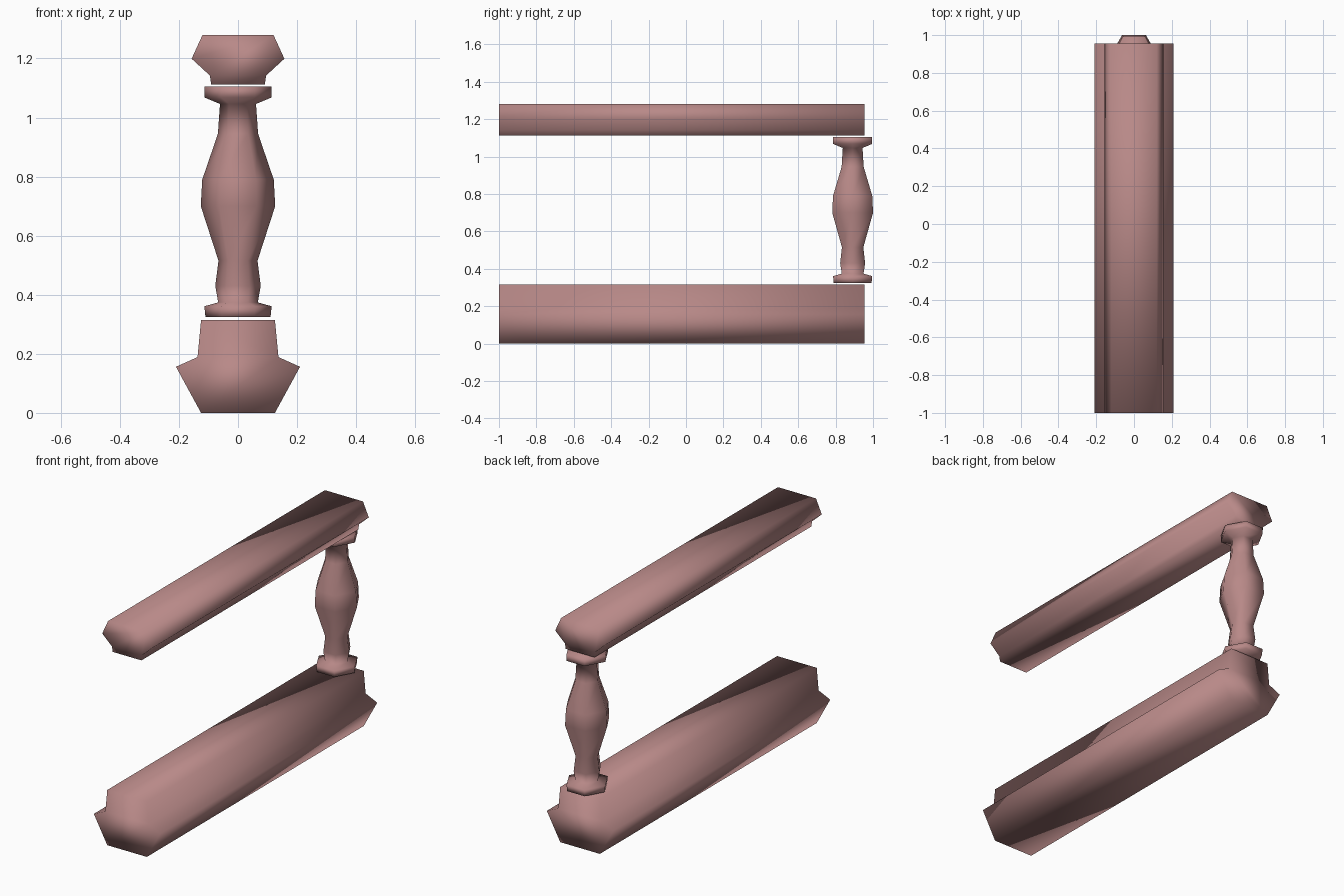
import bpy
import bmesh
from math import cos, sin, pi

cube = bpy.data.objects.get("Cube")
if cube:
    bpy.data.objects.remove(cube, do_unlink=True)

clay = bpy.data.materials.new("dusty pink")
COLOUR = (0.48, 0.25, 0.245, 1)
clay.diffuse_color = COLOUR
clay.use_nodes = True
clay.node_tree.nodes["Principled BSDF"].inputs["Base Color"].default_value = COLOUR


def loft(name, rings):
    """Skin a list of point rings, cap both ends and shade smooth."""
    bm = bmesh.new()
    loops = [[bm.verts.new(p) for p in ring] for ring in rings]
    for a, b in zip(loops, loops[1:]):
        for i in range(len(a)):
            j = (i + 1) % len(a)
            bm.faces.new((a[i], a[j], b[j], b[i]))
    bm.faces.new(loops[0])
    bm.faces.new(loops[-1])
    bmesh.ops.recalc_face_normals(bm, faces=bm.faces)
    for face in bm.faces:
        face.smooth = True
    mesh = bpy.data.meshes.new(name)
    bm.to_mesh(mesh)
    bm.free()
    mesh.materials.append(clay)
    obj = bpy.data.objects.new(name, mesh)
    bpy.context.collection.objects.link(obj)


def rail(name, half_profile):
    """Extrude a mirrored (x, z) half profile along y."""
    outline = half_profile + [(-x, z) for x, z in reversed(half_profile)]
    loft(name, [[(x, y, z) for x, z in outline] for y in (-1, 0.955)])


# Moulded rails
rail("lower_rail", [(0.125, 0), (0.21, 0.156), (0.137, 0.189), (0.125, 0.315)])
rail("hand_rail", [(0.091, 1.112), (0.095, 1.142), (0.157, 1.199), (0.12, 1.28)])

# Six-sided turned baluster: radius, height, depth stretch
profile = [
    (0.110, 0.324, 1.06), (0.114, 0.361, 1.06), (0.067, 0.374, 1),
    (0.077, 0.430, 1), (0.066, 0.515, 1), (0.126, 0.700, 1),
    (0.121, 0.790, 1), (0.068, 0.945, 1), (0.061, 1.046, 1),
    (0.114, 1.068, 1.06), (0.114, 1.105, 1.06),
]
loft("baluster", [
    [(r * cos(k * pi / 3), 0.891 + r * s * sin(k * pi / 3), z) for k in range(6)]
    for r, z, s in profile
])
